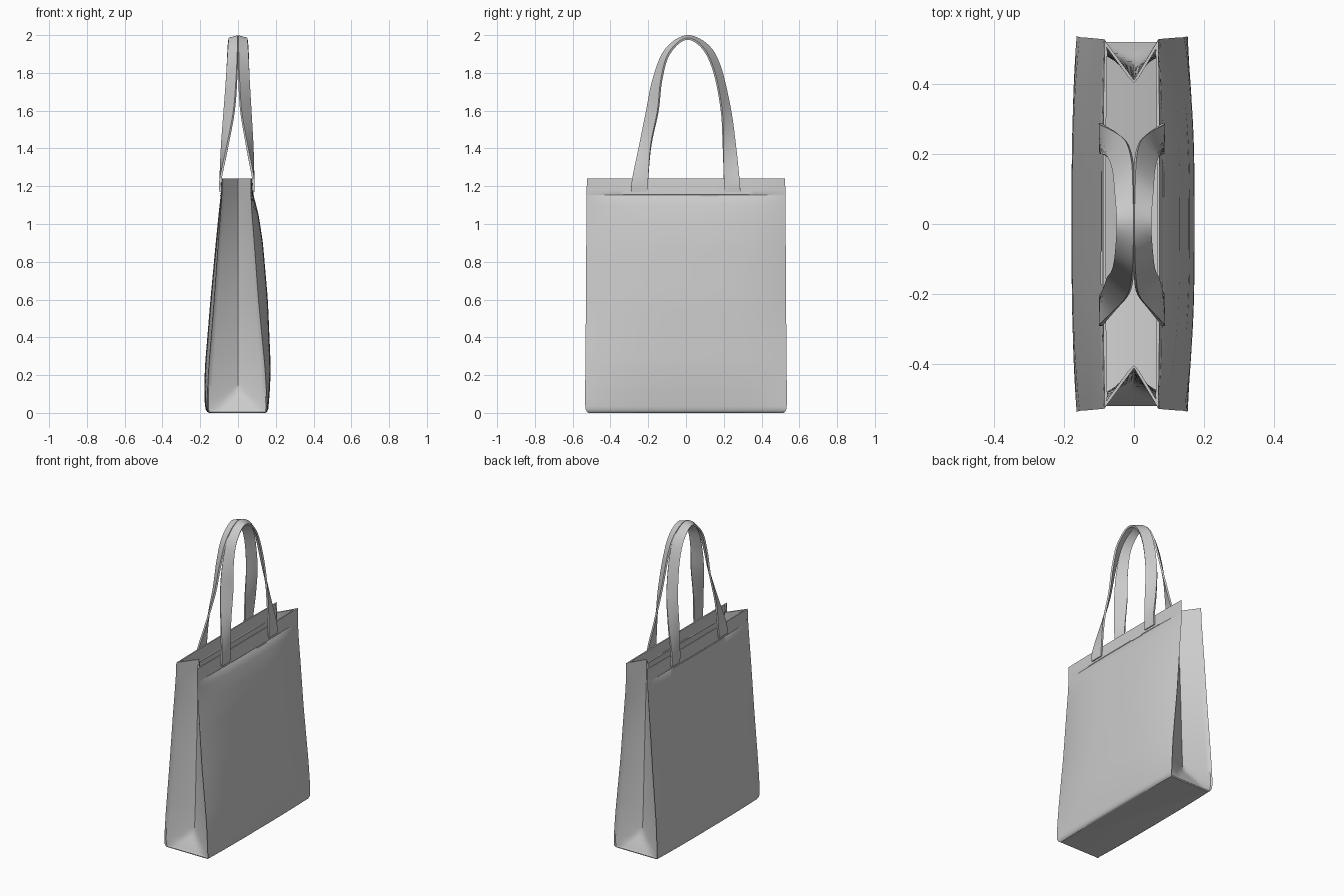
import bpy
from mathutils import Vector

if "Cube" in bpy.data.objects:
    bpy.data.objects.remove(bpy.data.objects["Cube"])


def lerp_rows(rows, z):
    # linear lookup in a table whose first column is height
    for a, b in zip(rows, rows[1:]):
        if z <= b[0]:
            t = (z - a[0]) / (b[0] - a[0])
            return [p + (q - p) * t for p, q in zip(a, b)][1:]
    return list(rows[-1][1:])


def spline(pts, steps):
    # Catmull-Rom curve through rows of any dimension
    out = []
    ext = [pts[0]] + pts + [pts[-1]]
    for i in range(len(pts) - 1):
        p0, p1, p2, p3 = ext[i:i + 4]
        for s in range(steps):
            t = s / steps
            out.append([0.5 * (2 * b + (c - a) * t + (2 * a - 5 * b + 4 * c - d) * t * t
                               + (3 * b - a - 3 * c + d) * t ** 3)
                        for a, b, c, d in zip(p0, p1, p2, p3)])
    return out + [list(pts[-1])]


def make_object(name, verts, faces, thickness, offset, angle=0.6):
    me = bpy.data.meshes.new(name)
    me.from_pydata(verts, [], faces)
    me.update()
    ob = bpy.data.objects.new(name, me)
    bpy.context.collection.objects.link(ob)
    bpy.ops.object.select_all(action='DESELECT')
    ob.select_set(True)
    bpy.context.view_layer.objects.active = ob
    if thickness:
        mod = ob.modifiers.new("thickness", 'SOLIDIFY')
        mod.thickness = thickness
        mod.offset = offset
        bpy.ops.object.modifier_apply(modifier=mod.name)
    bpy.ops.object.shade_smooth_by_angle(angle=angle)
    return ob


# Bag profile: z, left edge, left bulge, right edge, right bulge, half length, fold depth
PROFILE = [
    (0.00, .145, .152, .140, .145, .515, .00),
    (0.006, .155, .163, .147, .154, .525, .01),
    (0.02, .162, .172, .153, .160, .532, .03),
    (0.06, .164, .177, .153, .164, .535, .06),
    (0.14, .160, .178, .149, .170, .534, .07),
    (0.25, .154, .175, .142, .173, .532, .075),
    (0.60, .126, .146, .108, .158, .530, .085),
    (0.90, .105, .118, .086, .132, .528, .095),
    (1.05, .093, .103, .074, .109, .527, .10),
    (1.15, .086, .092, .069, .083, .526, .105),
    (1.24, .083, .088, .069, .073, .525, .105),
]
NP, NG = 32, 16


def bag_ring(z):
    el, ml, er, mr, half, depth = lerp_rows(PROFILE, z)
    if abs(z - 1.153) < 0.0015:          # stitched hem groove
        ml, mr = ml - .003, mr - .003
    flange = min(.010, z * .6)

    def panel(e, m, sign):
        return [(sign * (e + (m - e) * (1 - abs(t) ** 3)), sign * t * half, z)
                for t in (-1 + 2 * i / NP for i in range(NP + 1))]

    def gusset(sign):
        pts = []
        for i in range(NG + 1):
            v = 1 - 2 * i / NG
            x = v * ((er if v * sign > 0 else el) - flange * .6)
            fold = min(depth * (1 - abs(v)), .55 * z)
            pts.append((sign * x, sign * (half - flange - fold), z))
        return pts

    return panel(er, mr, 1) + gusset(1) + panel(el, ml, -1) + gusset(-1)


# Bag body: lofted panels, folded gussets and base
levels = [0, .006, .012, .02, .035] + [.05 + .02 * i for i in range(6)]
levels += [.19 + .048 * i for i in range(20)] + [1.15, 1.153, 1.156, 1.18, 1.21, 1.24]
rings = [bag_ring(z) for z in levels]
n = len(rings[0])
verts = [p for r in rings for p in r]
faces = [(k * n + i, k * n + (i + 1) % n, (k + 1) * n + (i + 1) % n, (k + 1) * n + i)
         for k in range(len(levels) - 1) for i in range(n)]
faces.append(tuple(reversed(range(n))))
make_object("bag_body", verts, faces, .008, -1)

# Handle ribbon: outer edge (x, y, z) then inner edge (x, y, z), twisting to lie flat on top
STRAP = [
    (.087, -.290, 1.17, .087, -.205, 1.17),
    (.086, -.285, 1.24, .087, -.200, 1.24),
    (.050, -.245, 1.42, .081, -.185, 1.42),
    (.018, -.208, 1.60, .070, -.148, 1.60),
    (.006, -.172, 1.77, .060, -.130, 1.76),
    (.001, -.110, 1.92, .053, -.090, 1.90),
    (.000, .000, 1.994, .048, .000, 1.980),
    (.001, .110, 1.95, .053, .090, 1.93),
    (.004, .178, 1.84, .058, .150, 1.80),
    (.018, .232, 1.62, .070, .188, 1.60),
    (.050, .262, 1.42, .081, .196, 1.42),
    (.086, .283, 1.24, .087, .200, 1.24),
    (.087, .288, 1.17, .087, .202, 1.17),
]
W = 4
for name, side in (("left_handle", -1), ("right_handle", 1)):
    verts = []
    rows = spline(STRAP, 6)
    for r in rows:
        a, b = Vector(r[:3]), Vector(r[3:])
        for j in range(W + 1):
            p = a.lerp(b, j / W)
            shift = -.006 * max(0, min(1, (1.9 - p.z) / .7))
            verts.append((side * p.x + shift, p.y, p.z))
    faces = []
    for k in range(len(rows) - 1):
        for j in range(W):
            q = [k * (W + 1) + j, k * (W + 1) + j + 1, (k + 1) * (W + 1) + j + 1, (k + 1) * (W + 1) + j]
            faces.append(q if side > 0 else q[::-1])
    make_object(name, verts, faces, .011, 0)

# Small tabs under the hem, one on each panel
for name, x, y in (("right_hem_tab", .081, .125), ("left_hem_tab", -.090, -.125)):
    bpy.ops.mesh.primitive_cube_add(size=1, location=(x, y, 1.15))
    tab = bpy.context.object
    tab.name = name
    tab.scale = (.010, .095, .007)
